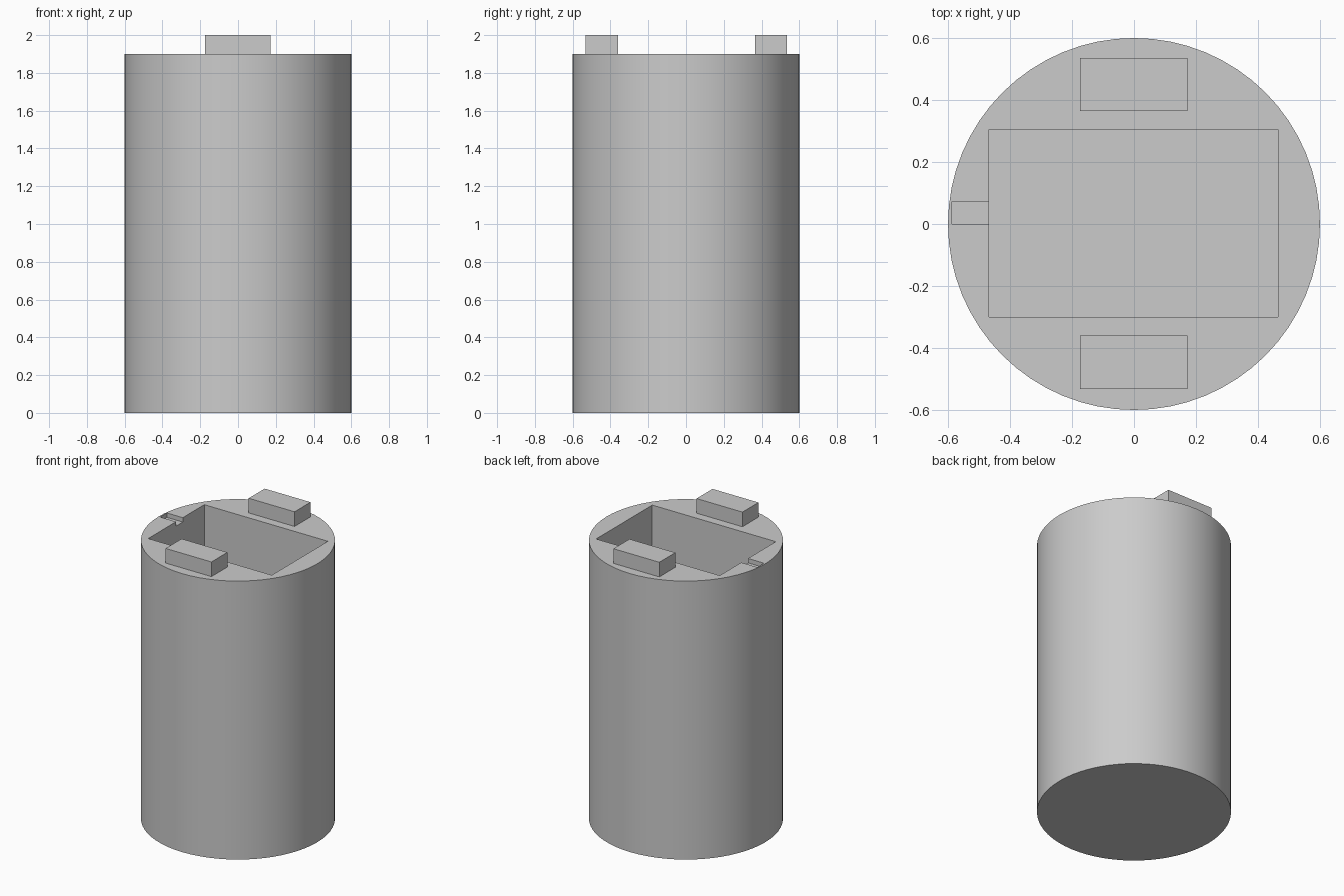
import bpy
import math

default_cube = bpy.data.objects.get("Cube")
if default_cube:
    bpy.data.objects.remove(default_cube, do_unlink=True)

RADIUS, RIM = 0.6, 1.9

# Single grey finish
grey = bpy.data.materials.new("plain_grey")
grey.use_nodes = True
colour = (0.6, 0.6, 0.6, 1)
grey.diffuse_color = colour
grey.node_tree.nodes["Principled BSDF"].inputs["Base Color"].default_value = colour


def box(name, x, y, z):
    """Box spanning the given (min, max) ranges."""
    spans = (x, y, z)
    bpy.ops.mesh.primitive_cube_add(size=1, location=[sum(s) / 2 for s in spans])
    obj = bpy.context.object
    obj.name = name
    obj.scale = [s[1] - s[0] for s in spans]
    bpy.ops.object.transform_apply(location=False, rotation=False, scale=True)
    obj.data.materials.append(grey)
    return obj


def cut(target, cutter):
    """Subtract the cutter from the target and discard it."""
    cutter.hide_render = True
    mod = target.modifiers.new(cutter.name, "BOOLEAN")
    mod.operation = "DIFFERENCE"
    mod.solver = "EXACT"
    mod.object = cutter
    bpy.ops.object.select_all(action="DESELECT")
    bpy.context.view_layer.objects.active = target
    target.select_set(True)
    bpy.ops.object.modifier_apply(modifier=mod.name)
    bpy.data.objects.remove(cutter, do_unlink=True)


# Cylindrical body
bpy.ops.mesh.primitive_cylinder_add(vertices=64, radius=RADIUS, depth=RIM,
                                    location=(0, 0, RIM / 2))
body = bpy.context.object
body.name = "cylinder_body"
body.data.materials.append(grey)

# Rectangular pocket and the shallow side notch opening into it
cut(body, box("pocket_cutter", (-0.468, 0.465), (-0.3, 0.305), (0.7, RIM + 0.1)))
cut(body, box("notch_cutter", (-0.588, -0.4), (0, 0.073), (RIM - 0.03, RIM + 0.1)))
bpy.ops.object.shade_smooth_by_angle(angle=math.radians(30))

# Two raised lugs on the rim
for name, y in (("front_lug", (-0.532, -0.36)), ("back_lug", (0.364, 0.536))):
    box(name, (-0.174, 0.172), y, (RIM, 2.0))
